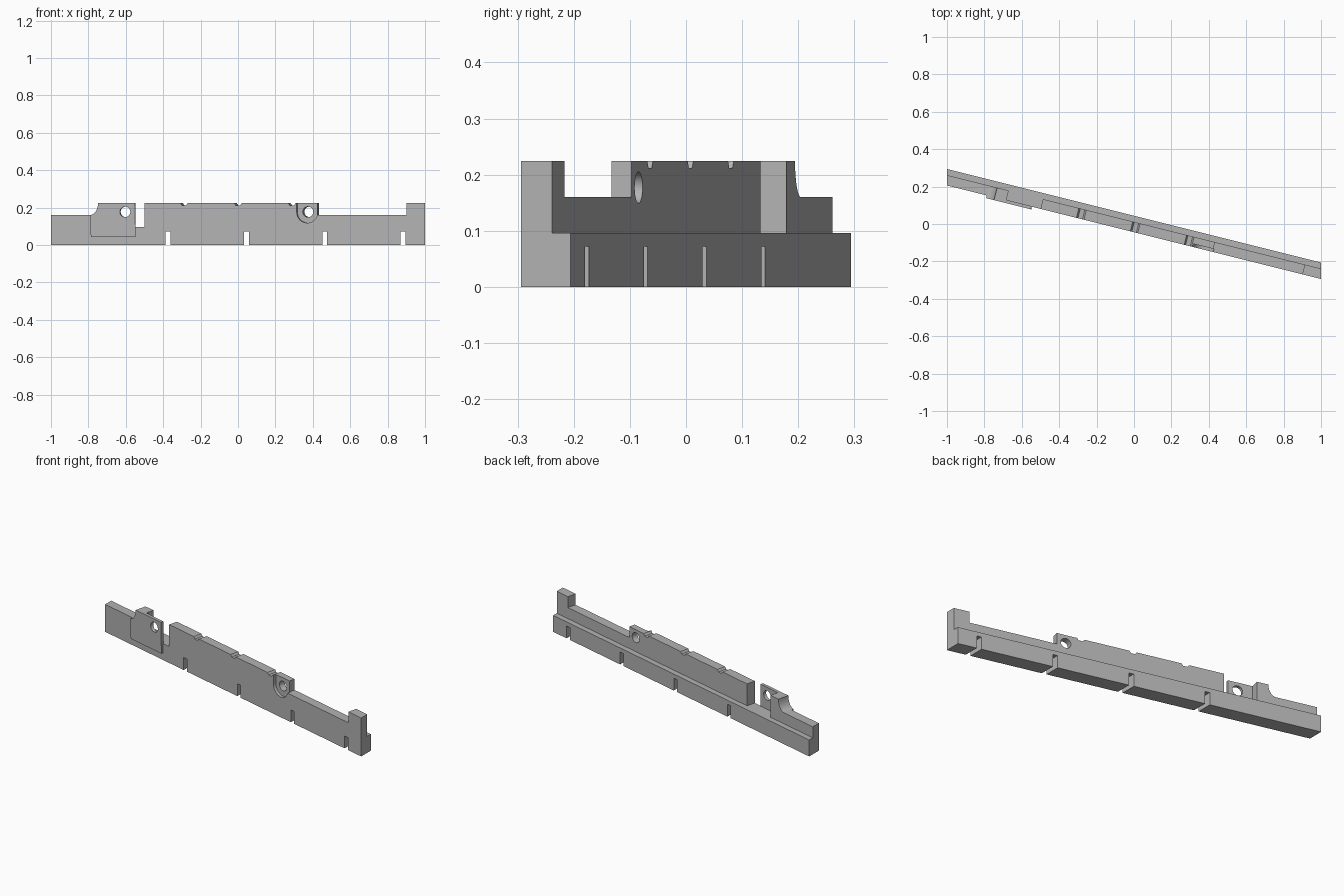
import bpy
import bmesh
from math import atan, cos, sin, pi

cube = bpy.data.objects.get("Cube")
if cube:
    bpy.data.objects.remove(cube)

# The rail runs diagonally; depth v is measured square to its front face
ANGLE = atan(0.25)
S, C = sin(ANGLE), cos(ANGLE)
FRONT, STEP, BACK = -0.043, 0.011, 0.043
TOP, SHOULDER, LEDGE, SLOT = 0.224, 0.16, 0.096, 0.072

grey = bpy.data.materials.new("grey")
grey.use_nodes = True
grey.diffuse_color = (0.45, 0.45, 0.45, 1)
grey.node_tree.nodes["Principled BSDF"].inputs["Base Color"].default_value = grey.diffuse_color


def place(x, z, v):
    """Ends and bottom slots follow y; everything else is cut square to the rail."""
    px = x if abs(x) == 1 or z < 0.08 or z == LEDGE and v == BACK else x + (v - FRONT) * S
    return px, (v - S * px) / C, z


def extrude(name, profile, v0, v1):
    bm = bmesh.new()
    rings = [[bm.verts.new(place(x, z, v)) for x, z in profile] for v in (v0, v1)]
    bm.faces.new(rings[0])
    bm.faces.new(rings[1][::-1])
    n = len(profile)
    for i in range(n):
        j = (i + 1) % n
        bm.faces.new((rings[0][i], rings[1][i], rings[1][j], rings[0][j]))
    bmesh.ops.recalc_face_normals(bm, faces=bm.faces)
    mesh = bpy.data.meshes.new(name)
    bm.to_mesh(mesh)
    bm.free()
    mesh.materials.append(grey)
    obj = bpy.data.objects.new(name, mesh)
    bpy.context.collection.objects.link(obj)
    return obj


def combine(obj, other, operation):
    mod = obj.modifiers.new(operation, 'BOOLEAN')
    mod.operation = operation
    mod.solver = 'EXACT'
    mod.object = other
    bpy.context.view_layer.objects.active = obj
    bpy.ops.object.modifier_apply(modifier=mod.name)
    bpy.data.objects.remove(other)


def arc(cx, cz, rx, rz, start, end, steps):
    angles = [start + (end - start) * i / steps for i in range(steps + 1)]
    return [(cx + rx * cos(a), cz + rz * sin(a)) for a in angles]


def drill(obj, x):
    hole = extrude("hole_cutter", arc(x, 0.177, 0.028, 0.028, 0, 2 * pi, 32)[:-1], -0.1, 0.1)
    combine(obj, hole, 'DIFFERENCE')


# Bottom edge with four slots
bottom = [(-1, 0)]
for i in range(4):
    x = -0.374 + 0.419 * i
    bottom += [(x - 0.013, 0), (x - 0.013, SLOT), (x + 0.013, SLOT), (x + 0.013, 0)]
bottom.append((1, 0))

# Front wall with end post, top notches, gap and curved shoulder
top = [(1, TOP), (0.9, TOP), (0.9, SHOULDER), (0.42, SHOULDER), (0.42, TOP)]
for x in (0.288, 0.0, -0.288):
    top += [(x + 0.02, TOP), (x + 0.012, 0.212), (x - 0.012, 0.212), (x - 0.02, TOP)]
top += [(-0.5, TOP), (-0.5, LEDGE), (-0.683, LEDGE), (-0.683, TOP)]
shoulder = arc(-0.787, TOP, 0.042, TOP - SHOULDER, 0, -pi / 2, 12)
rail = extrude("rail", bottom + top + shoulder + [(-1, SHOULDER)], FRONT, STEP)

# Back ledge
ledge = extrude("back_ledge", bottom + [(1, LEDGE), (-1, LEDGE)], -0.02, BACK)
combine(rail, ledge, 'UNION')

# Round-bottomed recess and its bolt hole
recess = [(0.426, 0.3)] + arc(0.37, 0.174, 0.056, 0.056, 0, -pi, 24) + [(0.314, 0.3)]
combine(rail, extrude("recess_cutter", recess, -0.1, -0.026), 'DIFFERENCE')
drill(rail, 0.37)

# Overlapping joint plate with bolt hole
plate = extrude("joint_plate", [(-0.787, 0.043), (-0.548, 0.043), (-0.548, TOP)] + shoulder,
                -0.058, -0.04)
drill(plate, -0.6)

for obj in (rail, plate):
    bm = bmesh.new()
    bm.from_mesh(obj.data)
    bmesh.ops.dissolve_limit(bm, angle_limit=0.01, verts=bm.verts, edges=bm.edges)
    bm.to_mesh(obj.data)
    bm.free()
    bpy.ops.object.select_all(action='DESELECT')
    obj.select_set(True)
    bpy.context.view_layer.objects.active = obj
    bpy.ops.object.shade_smooth_by_angle(angle=0.5)
